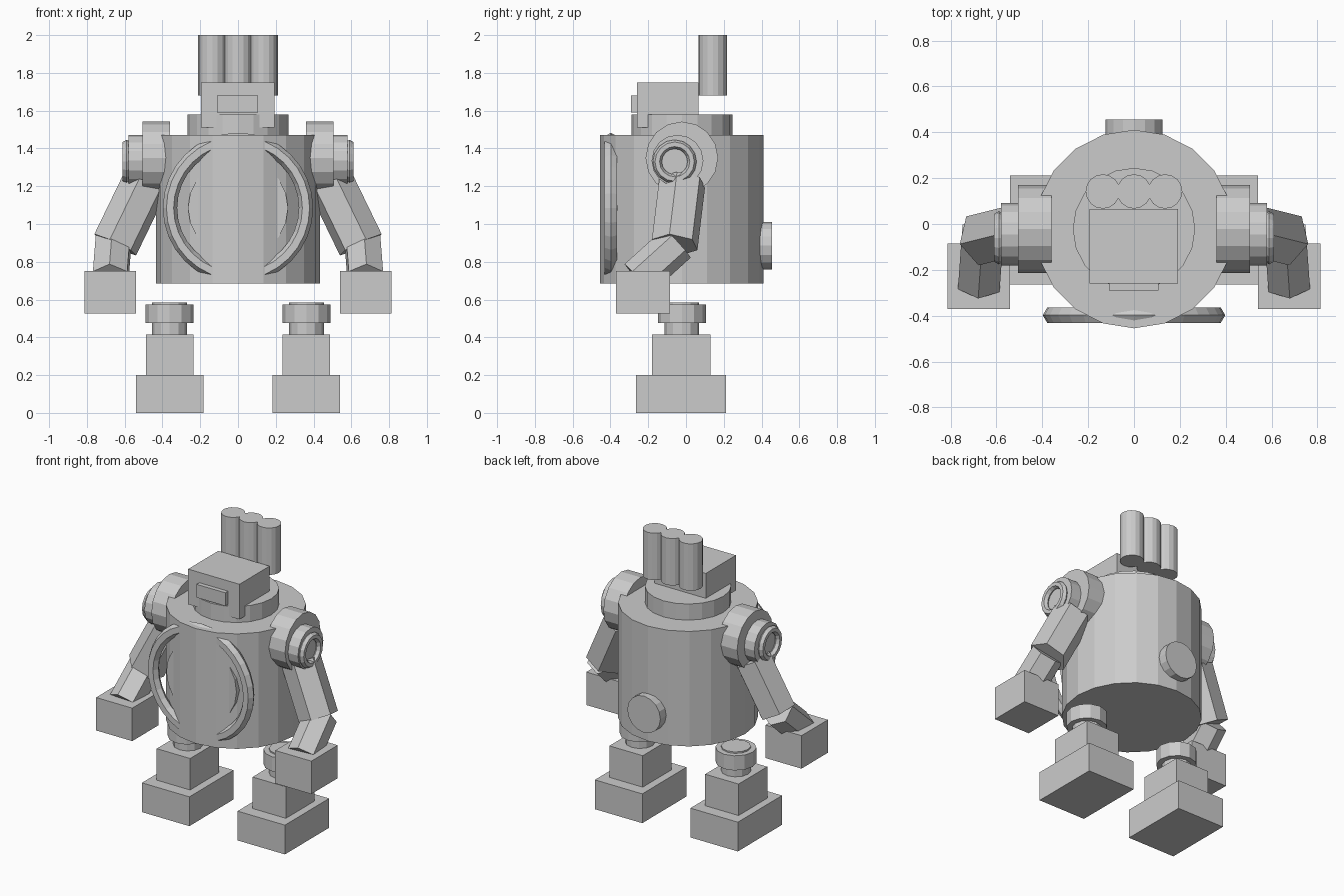
import bpy
from mathutils import Vector

old = bpy.data.objects.get("Cube")
if old:
    bpy.data.objects.remove(old, do_unlink=True)

grey = bpy.data.materials.new("light grey")
grey.use_nodes = True
grey.diffuse_color = (0.6, 0.6, 0.6, 1)
for node in grey.node_tree.nodes:
    if node.type == 'BSDF_PRINCIPLED':
        node.inputs["Base Color"].default_value = grey.diffuse_color


def finish(name):
    obj = bpy.context.object
    obj.name = name
    obj.data.materials.append(grey)
    return obj


def box(name, low, high):
    """Block between two opposite corners."""
    low, high = Vector(low), Vector(high)
    bpy.ops.mesh.primitive_cube_add(size=1, location=(low + high) / 2)
    obj = finish(name)
    obj.scale = [abs(d) for d in high - low]
    return obj


def rod(name, start, end, radius, sides):
    """Flat-sided cylinder between two points."""
    start, end = Vector(start), Vector(end)
    axis = end - start
    bpy.ops.mesh.primitive_cylinder_add(vertices=sides, radius=radius, depth=axis.length,
                                        location=(start + end) / 2)
    obj = finish(name)
    if abs(axis.x) + abs(axis.y) > 0.001:
        obj.rotation_euler = axis.to_track_quat('Z', 'Y').to_euler()
    return obj


def ring(name, center, axis, major, minor, sides):
    """Hexagonal-section ring around an axis."""
    bpy.ops.mesh.primitive_torus_add(major_segments=sides, minor_segments=6, major_radius=major,
                                     minor_radius=minor, location=center)
    obj = finish(name)
    obj.rotation_euler = Vector(axis).to_track_quat('Z', 'Y').to_euler()
    return obj


# Torso with its chest ring, chest disc and back knob
MID = -0.022
rod("torso", (0, MID, 0.685), (0, MID, 1.47), 0.433, 20)
ring("chest_ring", (0, -0.398, 1.085), (0, -1, 0), 0.36, 0.038, 32)
rod("chest_disc", (0, -0.3, 1.085), (0, -0.395, 1.085), 0.265, 20)
rod("back_knob", (0, 0.33, 0.885), (0, 0.455, 0.885), 0.125, 16)

# Head
rod("collar", (0, MID, 1.46), (0, MID, 1.58), 0.267, 20)
box("head", (-0.195, -0.26, 1.51), (0.193, 0.065, 1.75))
box("visor", (-0.11, -0.29, 1.59), (0.107, -0.25, 1.68))
for i, label in enumerate(("right", "middle", "left")):
    x = (i - 1) * 0.136
    rod(label + "_pipe", (x, 0.142, 1.68), (x, 0.142, 2), 0.075, 16)

# Arms and legs, one set on each side
for s, side in ((1, "left_"), (-1, "right_")):
    # Shoulder
    rod(side + "shoulder", (s * 0.36, MID, 1.35), (s * 0.505, MID, 1.35), 0.192, 16)
    rod(side + "shoulder_cap", (s * 0.49, -0.045, 1.335), (s * 0.58, -0.045, 1.335), 0.137, 16)
    ring(side + "shoulder_ring", (s * 0.59, -0.06, 1.33), (s, 0, 0), 0.092, 0.024, 16)
    # Arm
    rod(side + "upper_arm", (s * 0.49, -0.02, 1.22), (s * 0.65, -0.06, 0.89), 0.127, 6)
    rod(side + "forearm", (s * 0.66, -0.045, 0.9), (s * 0.675, -0.255, 0.71), 0.105, 6)
    box(side + "hand", (s * 0.54, -0.37, 0.525), (s * 0.813, -0.085, 0.75))
    # Leg
    box(side + "foot", (s * 0.182, -0.265, 0), (s * 0.54, 0.212, 0.2))
    box(side + "shin", (s * 0.236, -0.18, 0.2), (s * 0.488, 0.13, 0.415))
    rod(side + "ankle", (s * 0.362, MID, 0.4), (s * 0.362, MID, 0.585), 0.092, 12)
    rod(side + "leg_disc", (s * 0.362, MID, 0.475), (s * 0.362, MID, 0.575), 0.127, 12)
